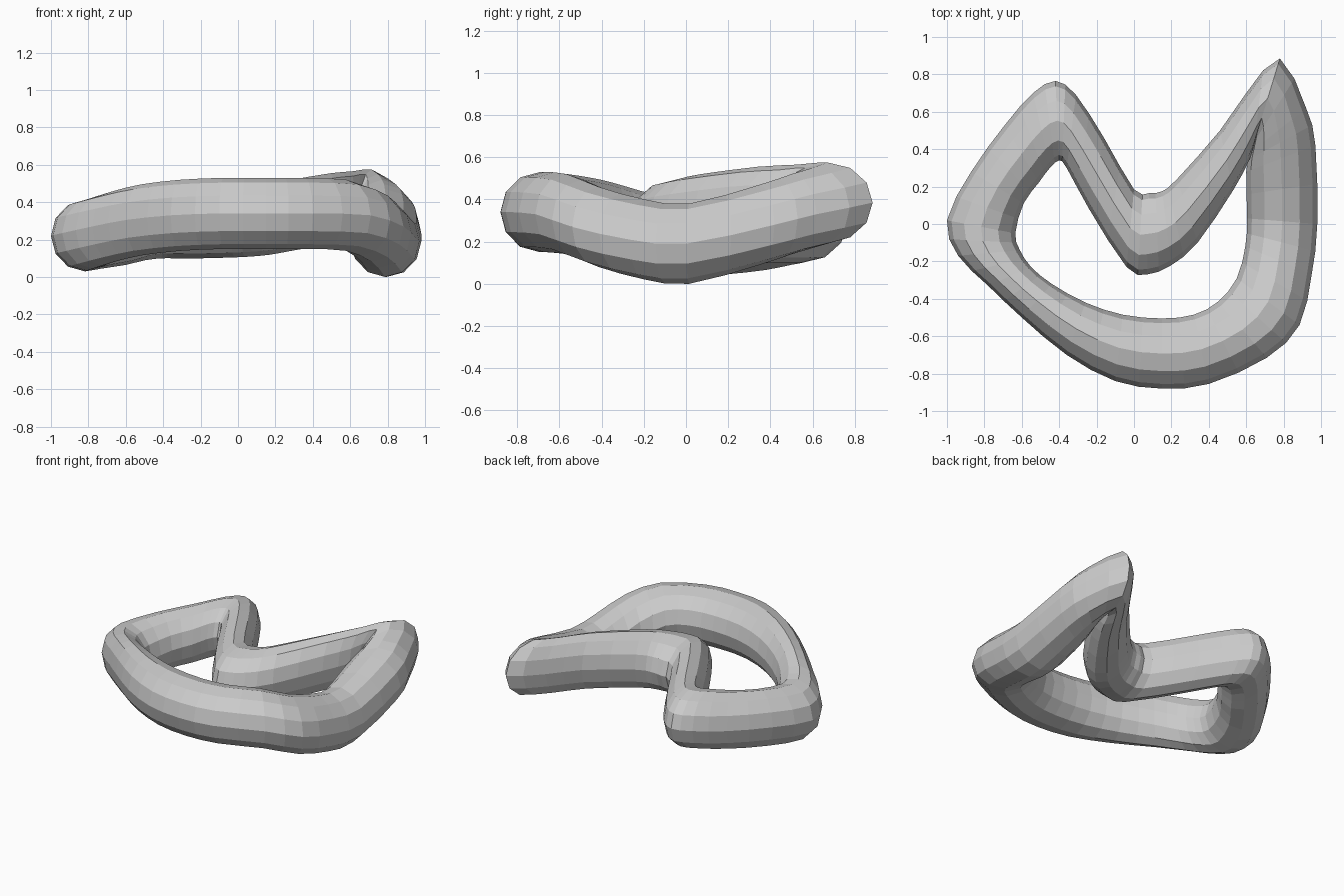
import bpy
import bmesh
from math import cos, sin, tau
from mathutils import Vector

SIDES = 12
STEPS = 2
HALF_HEIGHT = 0.19

cube = bpy.data.objects.get("Cube")
if cube:
    bpy.data.objects.remove(cube, do_unlink=True)

# Plain grey material
grey = bpy.data.materials.new("plain grey")
grey.use_nodes = True
grey.diffuse_color = (0.6, 0.6, 0.6, 1)
grey.node_tree.nodes["Principled BSDF"].inputs["Base Color"].default_value = grey.diffuse_color

# Cross-sections, anticlockwise from the front:
# outer edge x, y, inner edge x, y, centre height
sections = [
    # front bend
    (0.15, -0.88, 0.15, -0.505, 0.34), (0.4, -0.855, 0.32, -0.485, 0.34),
    (0.71, -0.715, 0.45, -0.415, 0.33), (0.885, -0.54, 0.55, -0.29, 0.27),
    # left side and its sharp rear tip
    (0.95, -0.27, 0.595, -0.12, 0.21), (0.98, 0, 0.605, 0.03, 0.19),
    (0.97, 0.42, 0.6, 0.28, 0.28), (0.92, 0.62, 0.62, 0.38, 0.33),
    (0.78, 0.885, 0.65, 0.46, 0.385), (0.6, 0.7, 0.62, 0.35, 0.375),
    # valley in the middle
    (0.46, 0.5, 0.53, 0.18, 0.365), (0.23, 0.24, 0.34, -0.1, 0.33),
    (0.15, 0.175, 0.2, -0.22, 0.31), (0.08, 0.165, 0.07, -0.27, 0.3),
    (0, 0.185, -0.04, -0.23, 0.295), (-0.16, 0.46, -0.24, 0.08, 0.29),
    # right rear tip and right side
    (-0.31, 0.69, -0.36, 0.3, 0.29), (-0.42, 0.765, -0.4, 0.34, 0.29),
    (-0.54, 0.7, -0.45, 0.3, 0.28), (-0.69, 0.53, -0.51, 0.22, 0.255),
    (-0.87, 0.28, -0.59, 0.11, 0.235), (-1, 0.02, -0.635, -0.05, 0.22),
    (-0.94, -0.17, -0.61, -0.14, 0.235), (-0.78, -0.33, -0.55, -0.23, 0.27),
    (-0.6, -0.5, -0.44, -0.32, 0.305), (-0.36, -0.7, -0.26, -0.42, 0.33),
    (-0.1, -0.84, -0.06, -0.485, 0.34),
]
sections = [Vector(section) for section in sections]


def blend(a, b, c, d, t):
    """Smooth spline step between sections b and c."""
    return b + (c - a) * (t / 2) + (a * 2 - b * 5 + c * 4 - d) * (t * t / 2) \
        + (b * 3 - a - c * 3 + d) * (t ** 3 / 2)


# Round tube skinned over the sections
bm = bmesh.new()
rings = []
count = len(sections)
for i in range(count):
    near = [sections[(i + k) % count] for k in (-1, 0, 1, 2)]
    for step in range(STEPS):
        ox, oy, ix, iy, z = blend(*near, step / STEPS)
        outer, inner = Vector((ox, oy, z)), Vector((ix, iy, z))
        centre, reach = (outer + inner) / 2, (outer - inner) / 2
        up = Vector((0, 0, HALF_HEIGHT))
        angles = [tau * s / SIDES for s in range(SIDES)]
        rings.append([bm.verts.new(centre + reach * cos(a) + up * sin(a)) for a in angles])

for i, ring in enumerate(rings):
    previous = rings[i - 1]
    for s in range(SIDES):
        bm.faces.new((previous[s - 1], ring[s - 1], ring[s], previous[s]))
bmesh.ops.recalc_face_normals(bm, faces=bm.faces)

mesh = bpy.data.meshes.new("looped_tube")
bm.to_mesh(mesh)
bm.free()
mesh.materials.append(grey)
tube = bpy.data.objects.new("looped_tube", mesh)
bpy.context.collection.objects.link(tube)
